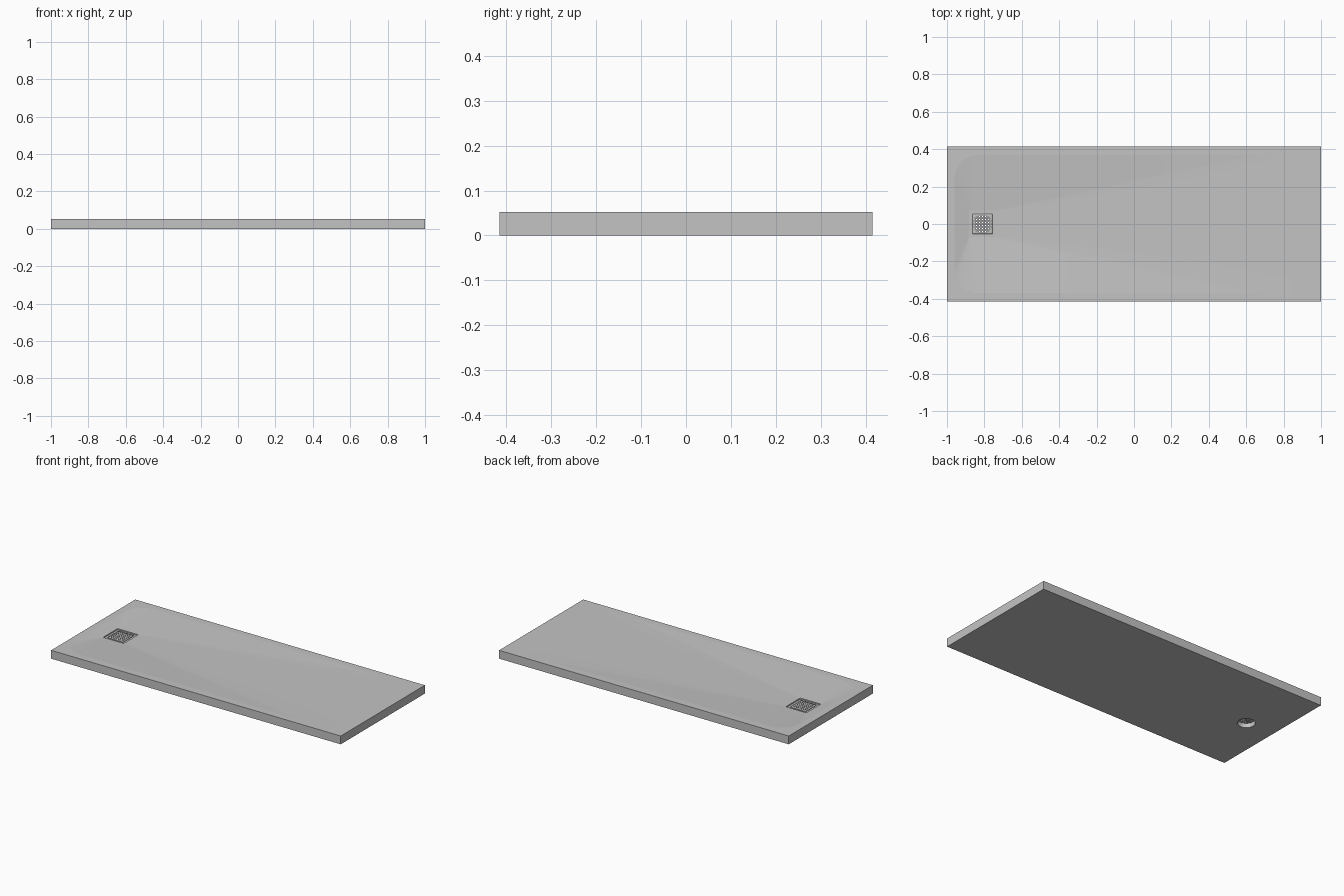
import bpy, bmesh
from math import pi, sin, cos, radians

if "Cube" in bpy.data.objects:
    bpy.data.objects.remove(bpy.data.objects["Cube"], do_unlink=True)


def material(name, rgb):
    m = bpy.data.materials.new(name)
    m.use_nodes = True
    m.diffuse_color = (*rgb, 1)
    m.node_tree.nodes["Principled BSDF"].inputs["Base Color"].default_value = (*rgb, 1)
    return m


grey = material("stone grey", (0.55, 0.55, 0.55))

LENGTH, WIDTH, HEIGHT = 2.0, 0.83, 0.052
DRAIN_X = -0.81
STEPS = 14


def ring(x0, x1, y, z, left=(0, 0), right=(0, 0)):
    """Rectangle with elliptical corners, counter-clockwise, fixed point count."""
    corners = [(x1, y, right, 0), (x0, y, left, 1), (x0, -y, left, 2), (x1, -y, right, 3)]
    points = []
    for cx, cy, (rx, ry), quarter in corners:
        sx = 1 if quarter in (0, 3) else -1
        sy = 1 if quarter < 2 else -1
        for i in range(STEPS + 1):
            a = (quarter + i / STEPS) * pi / 2
            points.append((cx - sx * rx + rx * cos(a), cy - sy * ry + ry * sin(a), z))
    return points


def square(half, z, radius=0):
    r = (radius, radius)
    return ring(DRAIN_X - half, DRAIN_X + half, half, z, r, r)


def finish(bm, name, angle):
    bmesh.ops.remove_doubles(bm, verts=bm.verts, dist=1e-5)
    bmesh.ops.recalc_face_normals(bm, faces=bm.faces)
    mesh = bpy.data.meshes.new(name)
    bm.to_mesh(mesh)
    bm.free()
    mesh.materials.append(grey)
    ob = bpy.data.objects.new(name, mesh)
    bpy.context.collection.objects.link(ob)
    bpy.ops.object.select_all(action="DESELECT")
    ob.select_set(True)
    bpy.context.view_layer.objects.active = ob
    bpy.ops.object.shade_smooth_by_angle(angle=radians(angle))
    return ob


# Tray: slab, sloping basin, square drain recess and round outlet as one loft
hx, hy = LENGTH / 2, WIDTH / 2
rings = [
    square(0.05, 0, 0.05),
    ring(-hx, hx, hy, 0),
    ring(-hx, hx, hy, HEIGHT),
    ring(-0.96, 0.88, 0.37, HEIGHT, (0.13, 0.13), (0.28, 0.17)),
    square(0.071, 0.034, 0.006),
    square(0.071, 0.027, 0.006),
    square(0.05, 0.027, 0.05),
]
bm = bmesh.new()
loops = [[bm.verts.new(p) for p in r] for r in rings]
count = len(loops[0])
for a, b in zip(loops, loops[1:] + loops[:1]):
    for i in range(count):
        j = (i + 1) % count
        bm.faces.new((a[i], a[j], b[j], b[i]))
bmesh.ops.dissolve_degenerate(bm, dist=1e-5, edges=bm.edges)
finish(bm, "shower_tray", 2)

# Drain grate: thin plate with staggered openings
CELLS = 13
bm = bmesh.new()
bmesh.ops.create_grid(bm, x_segments=CELLS, y_segments=CELLS, size=0.053)
pitch = 0.106 / CELLS
holes = []
for f in bm.faces:
    c = f.calc_center_median()
    i, j = round((c.x + 0.053) / pitch - 0.5), round((c.y + 0.053) / pitch - 0.5)
    if (i + j) % 2 and 0 < i < CELLS - 1 and 0 < j < CELLS - 1:
        holes.append(f)
bmesh.ops.inset_individual(bm, faces=holes, thickness=0.001)
bmesh.ops.delete(bm, geom=holes, context="FACES")
bmesh.ops.translate(bm, verts=bm.verts, vec=(DRAIN_X, 0, 0.031))
grate = finish(bm, "drain_grate", 20)
solid = grate.modifiers.new("thickness", "SOLIDIFY")
solid.thickness = 0.004
solid.offset = -1
